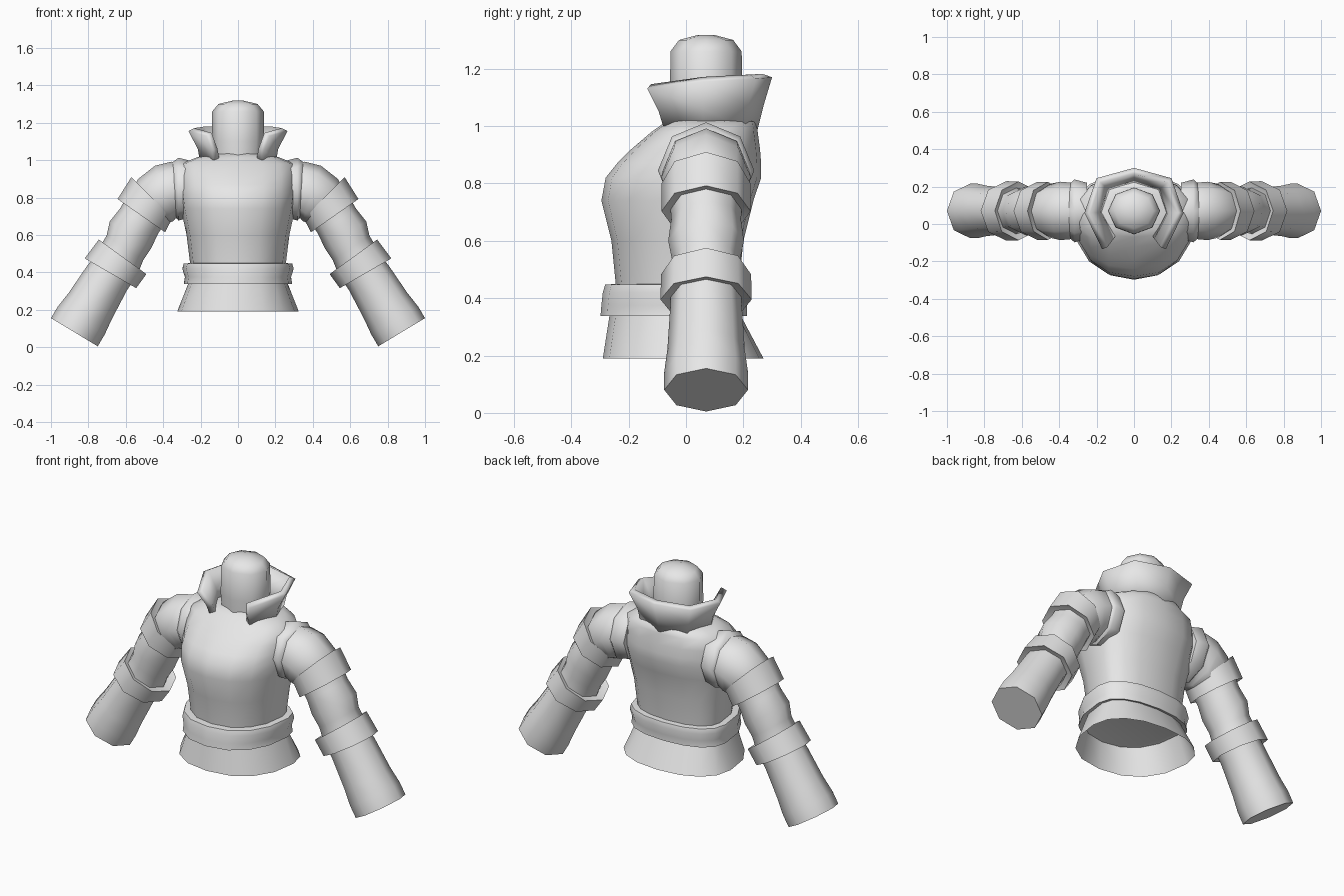
import bpy, bmesh, math
from mathutils import Vector

old = bpy.data.objects.get("Cube")
if old:
    bpy.data.objects.remove(old, do_unlink=True)

GREY = (0.8, 0.8, 0.8, 1.0)
cloth = bpy.data.materials.new("plain_grey")
cloth.use_nodes = True
cloth.diffuse_color = GREY
cloth.node_tree.nodes["Principled BSDF"].inputs["Base Color"].default_value = GREY
AXIS_Y = 0.07


def loft(name, rings, closed=True, caps=(True, True), flip=False, sharp=58):
    """Skin a list of equal-length point rings."""
    bm = bmesh.new()
    rows = [[bm.verts.new(p) for p in ring] for ring in rings]
    n = len(rows[0])
    for a, b in zip(rows, rows[1:]):
        for i in range(n if closed else n - 1):
            j = (i + 1) % n
            bm.faces.new((a[i], a[j], b[j], b[i]))
    if closed and caps[0]:
        bm.faces.new(rows[0])
    if closed and caps[1]:
        bm.faces.new(rows[-1])
    bmesh.ops.recalc_face_normals(bm, faces=bm.faces)
    if flip:
        bmesh.ops.reverse_faces(bm, faces=bm.faces)
    mesh = bpy.data.meshes.new(name)
    bm.to_mesh(mesh)
    bm.free()
    mesh.materials.append(cloth)
    for p in mesh.polygons:
        p.use_smooth = True
    mesh.set_sharp_from_angle(angle=math.radians(sharp))
    ob = bpy.data.objects.new(name, mesh)
    bpy.context.collection.objects.link(ob)
    return ob


def body_ring(z, half, front, back, sides=16, mid=0.05):
    """Horizontal ring with separate front and back depths."""
    pts = []
    for i in range(sides):
        a = math.tau * i / sides
        c, s = math.cos(a), math.sin(a)
        x = math.copysign(abs(c) ** 0.88, c) * half
        depth = back - mid if s > 0 else mid - front
        y = mid + math.copysign(abs(s) ** 0.88, s) * depth
        pts.append((x, y, z))
    return pts


def arm_ring(side, x, z, tilt, r, sides=8):
    """Ring square to an arm that slopes down by tilt degrees."""
    t = math.radians(tilt)
    up = Vector((math.sin(t), 0, math.cos(t)))
    pts = []
    for i in range(sides):
        a = math.tau * i / sides
        p = Vector((x, AXIS_Y, z)) + up * r * math.cos(a) + Vector((0, r * math.sin(a), 0))
        pts.append((p.x * side, p.y, p.z))
    return pts


# Jacket body
loft("jacket_body", [body_ring(*r) for r in (
    (0.40, 0.25, -0.24, 0.18), (0.60, 0.275, -0.26, 0.20),
    (0.74, 0.305, -0.295, 0.235), (0.82, 0.315, -0.28, 0.262),
    (0.87, 0.315, -0.24, 0.262), (0.92, 0.315, -0.19, 0.258),
    (0.98, 0.305, -0.12, 0.25), (1.015, 0.22, -0.07, 0.245),
    (1.035, 0.11, -0.04, 0.20))])

# Waistband
loft("waistband", [body_ring(*r) for r in (
    (0.35, 0.25, -0.25, 0.18), (0.338, 0.29, -0.298, 0.212),
    (0.375, 0.284, -0.295, 0.212), (0.42, 0.298, -0.29, 0.222),
    (0.447, 0.29, -0.282, 0.215), (0.45, 0.25, -0.24, 0.18))], sharp=50)

# Open flared skirt, lined side facing in
loft("skirt", [body_ring(0.19, 0.325, -0.29, 0.27),
               body_ring(0.35, 0.262, -0.265, 0.185)],
     caps=(False, False), flip=True)

# Neck stump
loft("neck", [[(r * math.cos(math.tau * i / 8), AXIS_Y + 0.9 * r * math.sin(math.tau * i / 8), z)
               for i in range(8)]
              for z, r in ((0.96, 0.13), (1.1, 0.14), (1.26, 0.138), (1.3, 0.105), (1.318, 0.03))])


# Stand-up collar, open at the front
def mirrored(half):
    return [(-x, y, z) for x, y, z in reversed(half[1:])] + half


collar = loft("collar", [
    mirrored([(0, 0.25, 0.99), (0.15, 0.205, 0.99), (0.205, 0.06, 1.0), (0.13, -0.08, 1.0)]),
    mirrored([(0, 0.27, 1.07), (0.165, 0.215, 1.07), (0.215, 0.06, 1.06), (0.14, -0.095, 1.05)]),
    mirrored([(0, 0.3, 1.17), (0.2, 0.245, 1.165), (0.265, 0.06, 1.155), (0.17, -0.135, 1.13)]),
], closed=False, sharp=50)
thick = collar.modifiers.new("thickness", 'SOLIDIFY')
thick.thickness = 0.035
# Inward offset, whichever way the open sheet's normals ended up
outward = sum(p.normal.dot(p.center - Vector((0, AXIS_Y, p.center.z))) for p in collar.data.polygons)
thick.offset = -1 if outward > 0 else 1

# Arms: centre x, centre z, tilt and radius of each ring
ARM_PARTS = {
    "armhole_rim": ((0.25, 0.845, 0, 0.15), (0.318, 0.845, 0, 0.168), (0.345, 0.842, 3, 0.145)),
    "puff_sleeve": ((0.29, 0.84, 0, 0.145), (0.345, 0.84, 4, 0.152), (0.395, 0.822, 18, 0.156),
                    (0.445, 0.785, 38, 0.145), (0.49, 0.74, 46, 0.12)),
    "upper_cuff": ((0.468, 0.792, 45, 0.12), (0.46, 0.80, 45, 0.155),
                   (0.517, 0.703, 55, 0.155), (0.512, 0.713, 55, 0.12)),
    "elbow_sleeve": ((0.49, 0.74, 50, 0.125), (0.53, 0.672, 56, 0.122), (0.575, 0.60, 57, 0.132),
                     (0.605, 0.53, 56, 0.118), (0.645, 0.45, 57, 0.125)),
    "lower_cuff": ((0.628, 0.472, 54, 0.12), (0.617, 0.483, 54, 0.157),
                   (0.682, 0.395, 60, 0.159), (0.675, 0.405, 60, 0.12)),
    "forearm": ((0.655, 0.43, 57, 0.122), (0.70, 0.37, 59, 0.125),
                (0.79, 0.22, 59, 0.135), (0.838, 0.142, 59, 0.146), (0.875, 0.08, 59, 0.146)),
}
for side, label in ((1, "left"), (-1, "right")):
    for part, rings in ARM_PARTS.items():
        loft(f"{label}_{part}", [arm_ring(side, *r) for r in rings], sharp=55)
